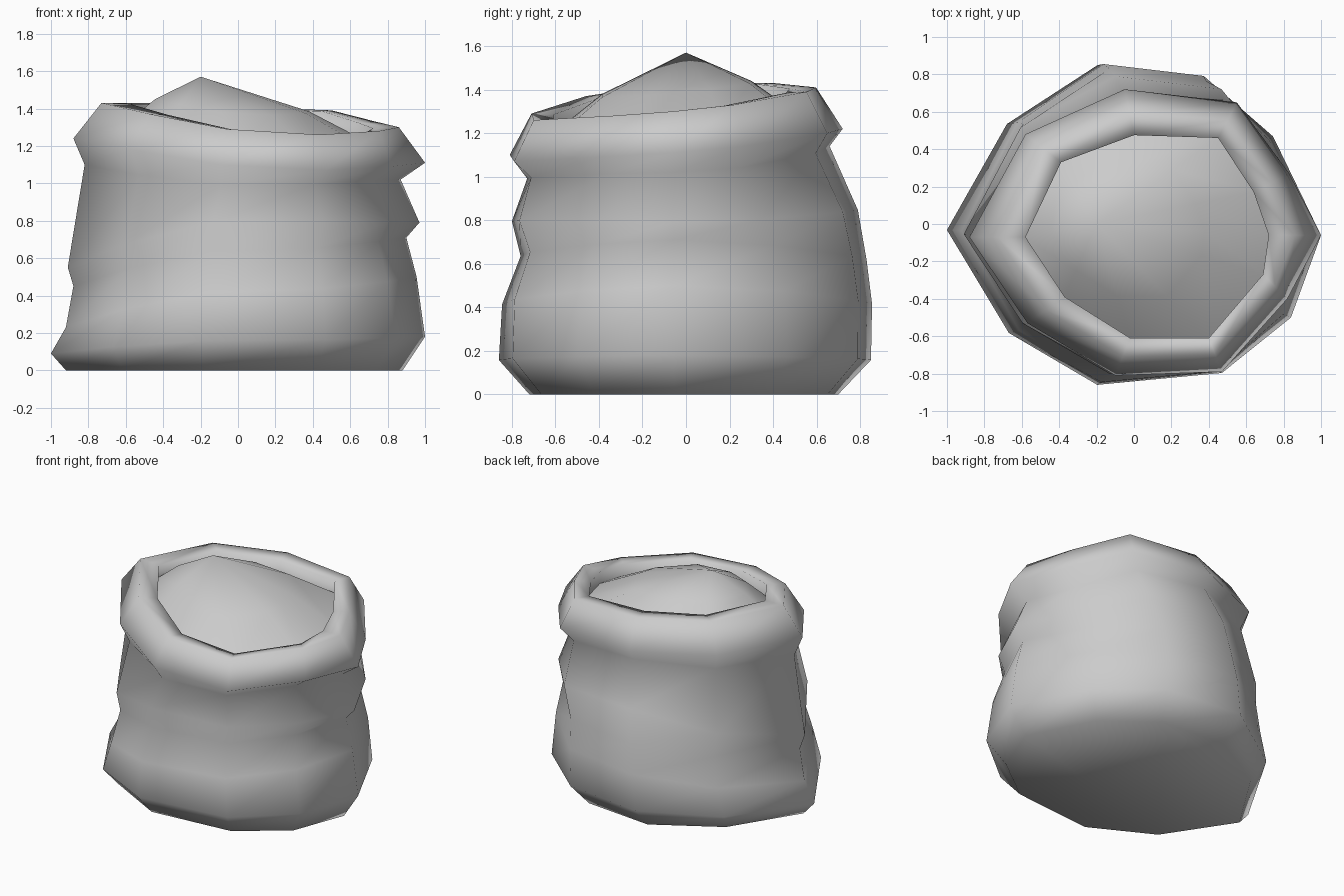
import bpy, bmesh
from mathutils import Vector

if "Cube" in bpy.data.objects:
    bpy.data.objects.remove(bpy.data.objects["Cube"])

# ten-sided plan outlines, counter-clockwise from the right-hand side
BASE = [(1, -.06), (.74, .48), (.36, .80), (-.20, .86), (-.68, .54),
        (-1, -.03), (-.67, -.58), (-.20, -.855), (.47, -.79), (.84, -.50)]
RIM = [(1, -.06), (.83, .27), (.55, .65), (-.05, .72), (-.58, .48),
       (-.88, -.07), (-.57, -.53), (-.10, -.81), (.47, -.79), (.82, -.40)]
MOUTH = [(.72, -.06), (.64, .17), (.45, .46), (0, .475), (-.39, .33),
         (-.58, -.07), (-.37, -.39), (-.02, -.61), (.40, -.61), (.69, -.27)]
CREST_Z = [1.30, 1.33, 1.39, 1.41, 1.43, 1.43, 1.37, 1.29, 1.26, 1.28]

# cloth folds: extents (left, right, front, back), then heights on those sides
FOLDS = [
    ((.92, .88, .72, .70), (0, 0, 0, 0)),
    ((1.0, 1.0, .86, .85), (.09, .18, .16, .16)),
    ((.92, .955, .845, .855), (.23, .50, .42, .42)),
    ((.88, .90, .76, .83), (.45, .71, .64, .62)),
    ((.91, .97, .80, .79), (.55, .79, .80, .85)),
    ((.82, .87, .73, .66), (1.10, 1.02, .99, 1.14)),
]


def unit(points):
    xs, ys = [p[0] for p in points], [p[1] for p in points]
    return [Vector((x / (max(xs) if x > 0 else -min(xs)),
                    y / (max(ys) if y > 0 else -min(ys)))) for x, y in points]


def fold_ring(index):
    (le, ri, fr, ba), (zl, zr, zf, zb) = FOLDS[index]
    ring, t = [], index / (len(FOLDS) - 1)
    for a, b in zip(unit(BASE), unit(RIM)):
        p = a.lerp(b, t * t)
        w = p.x ** 2 / p.length_squared
        z = w * (zr if p.x > 0 else zl) + (1 - w) * (zb if p.y > 0 else zf)
        ring.append(Vector((p.x * (ri if p.x > 0 else le),
                            p.y * (ba if p.y > 0 else fr), z)))
    return ring


def plan_ring(points, drop, scale=1.0):
    return [Vector((x * scale, y * scale, z - drop))
            for (x, y), z in zip(points, CREST_Z)]


def loft(name, rings, cap_bottom=False, apex=None):
    bm = bmesh.new()
    rows = [[bm.verts.new(p) for p in ring] for ring in rings]
    n = len(rows[0])
    for low, high in zip(rows, rows[1:]):
        for i in range(n):
            j = (i + 1) % n
            bm.faces.new((low[i], low[j], high[j], high[i]))
    if cap_bottom:
        bm.faces.new(rows[0][::-1])
    if apex:
        tip = bm.verts.new(apex)
        for i in range(n):
            bm.faces.new((rows[-1][i], rows[-1][(i + 1) % n], tip))
    for f in bm.faces:
        f.smooth = True
    mesh = bpy.data.meshes.new(name)
    bm.to_mesh(mesh)
    bm.free()
    obj = bpy.data.objects.new(name, mesh)
    bpy.context.collection.objects.link(obj)
    return obj


# sack body with its rolled rim
crest = [((a[0] + b[0]) / 2, (a[1] + b[1]) / 2) for a, b in zip(RIM, MOUTH)]
rings = [fold_ring(i) for i in range(len(FOLDS))]
rings += [plan_ring(RIM, .19), plan_ring(crest, 0),
          plan_ring(MOUTH, .005), plan_ring(MOUTH, .15, 1.02)]
loft("sack", rings, cap_bottom=True)

# heaped contents
peak = Vector((-.20, 0, 1.57))
edge = plan_ring(MOUTH, .10, 1.02)
middle = []
for p in edge:
    q = p.lerp(peak, .38)
    q.z = p.z + (peak.z - p.z) * .50
    middle.append(q)
loft("contents", [edge, middle], apex=peak)
